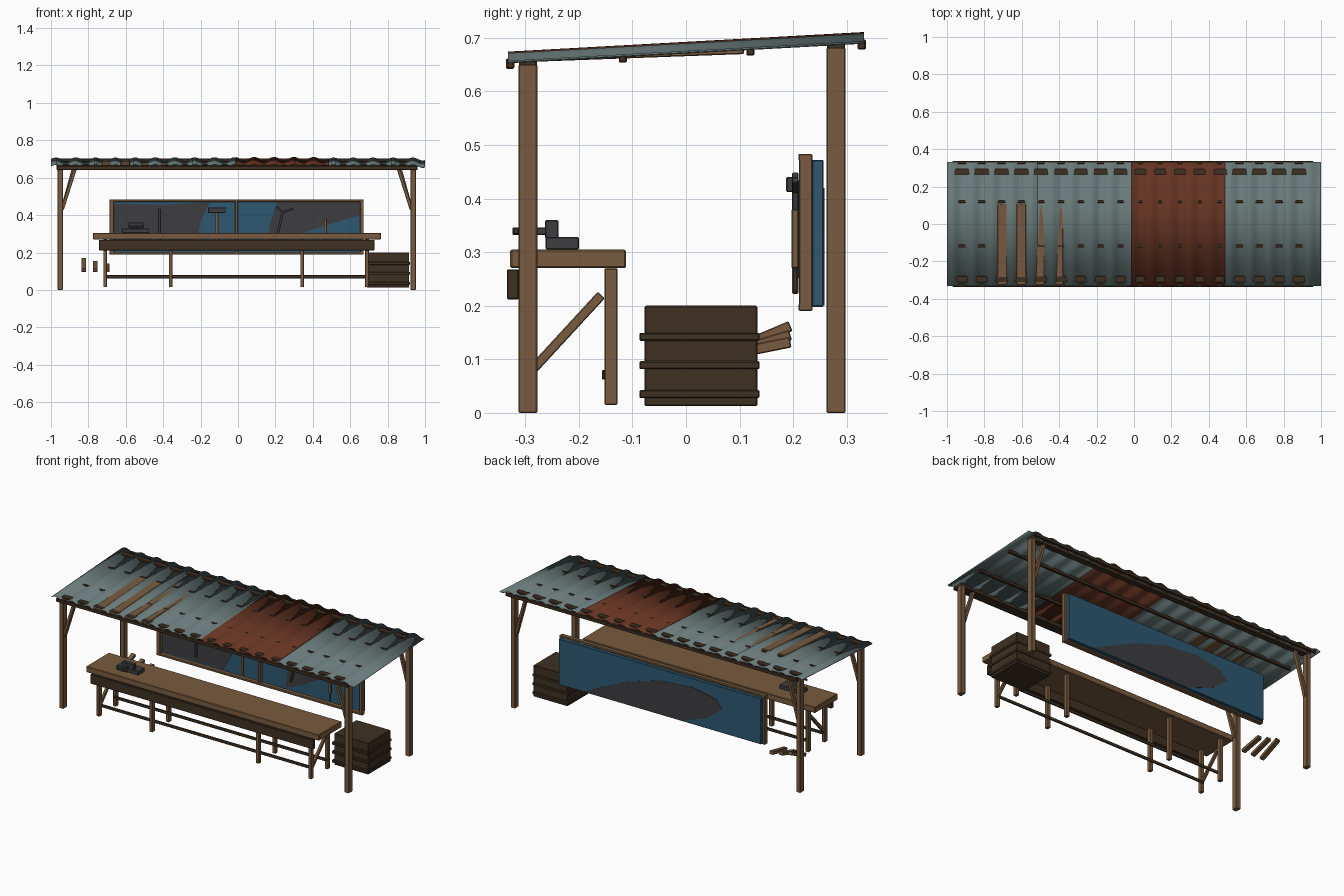
import bpy, bmesh, math
from mathutils import Vector, Matrix

old = bpy.data.objects.get("Cube")
if old:
    bpy.data.objects.remove(old, do_unlink=True)


def material(name, r, g, b):
    m = bpy.data.materials.new(name)
    m.use_nodes = True
    m.diffuse_color = (r, g, b, 1)
    m.node_tree.nodes["Principled BSDF"].inputs["Base Color"].default_value = (r, g, b, 1)
    return m


WOOD = material("worn wood", 0.19, 0.105, 0.05)
DARK = material("dark wood", 0.05, 0.03, 0.016)
TIN = material("grey roofing", 0.14, 0.19, 0.19)
RUST = material("rusty roofing", 0.13, 0.034, 0.016)
BLUE = material("blue paint", 0.027, 0.098, 0.17)
IRON = material("dark iron", 0.048, 0.048, 0.052)


def finish(name, bm, mat, bevel=0.0):
    bmesh.ops.recalc_face_normals(bm, faces=bm.faces)
    me = bpy.data.meshes.new(name)
    bm.to_mesh(me)
    bm.free()
    ob = bpy.data.objects.new(name, me)
    bpy.context.collection.objects.link(ob)
    me.materials.append(mat)
    if bevel:
        mod = ob.modifiers.new("edges", "BEVEL")
        mod.width = bevel
        mod.segments = 1
    return ob


def box(name, x, y, z, mat, bevel=0.002):
    """Box from its (low, high) range along each axis."""
    bm = bmesh.new()
    size = [r[1] - r[0] for r in (x, y, z)]
    mid = [(r[0] + r[1]) / 2 for r in (x, y, z)]
    bmesh.ops.create_cube(bm, size=1, matrix=Matrix.Translation(mid) @ Matrix.Diagonal((*size, 1)))
    return finish(name, bm, mat, bevel)


def beam(name, a, b, wide, thick, mat, side=(1, 0, 0)):
    """Straight timber from a to b; 'side' is the direction of its width."""
    a, b = Vector(a), Vector(b)
    along = (b - a).normalized()
    side = Vector(side)
    up = along.cross(side).normalized()
    frame = Matrix((side * wide, up * thick, b - a)).transposed().to_4x4()
    bm = bmesh.new()
    bmesh.ops.create_cube(bm, size=1, matrix=Matrix.Translation((a + b) / 2) @ frame)
    return finish(name, bm, mat, 0.002)


def around(c, w):
    return (c - w / 2, c + w / 2)


def roof_z(y):
    return 0.662 + (y + 0.33) * 0.055


# Posts with diagonal braces
for row, y, top in (("front", -0.295, 0.65), ("back", 0.28, 0.682)):
    for side, x, s in (("right", -0.95, 1), ("left", 0.937, -1)):
        box(f"{row}_{side}_post", around(x, 0.028), around(y, 0.035), (0, top), WOOD)
        beam(f"{row}_{side}_brace", (x + s * 0.01, y, 0.43), (x + s * 0.08, y, top),
             0.022, 0.018, WOOD, (0, 1, 0))

# Roof beams and purlins
box("front_beam", (-0.965, 0.95), around(-0.295, 0.033), (0.643, 0.667), DARK)
box("back_beam", (-0.965, 0.95), around(0.28, 0.033), (0.678, 0.7015), DARK)
for i, y in enumerate((-0.328, -0.118, 0.12, 0.328)):
    z = roof_z(y)
    box(f"purlin_{i + 1}", (-0.97, 0.96), around(y, 0.015), (z - 0.02, z - 0.001), DARK)


# Corrugated roof sheets
PITCH = 0.106


def sheet(name, x0, x1, lift, mat):
    bm = bmesh.new()
    n = round((x1 - x0) / PITCH * 10)
    rows = []
    for i in range(n + 1):
        x = x0 + (x1 - x0) * i / n
        wave = -0.008 * math.cos(math.tau * (x + 0.92) / PITCH) + lift
        rows.append([bm.verts.new((x, y, roof_z(y) + wave)) for y in (-0.332, 0.332)])
    for p, q in zip(rows, rows[1:]):
        f = bm.faces.new((p[0], q[0], q[1], p[1]))
        f.smooth = True
    ob = finish(name, bm, mat)
    mod = ob.modifiers.new("thickness", "SOLIDIFY")
    mod.thickness = 0.003
    mod.offset = 0


sheet("roof_sheet_1", -1.0, -0.505, 0, TIN)
sheet("roof_sheet_2", -0.515, 0.0, 0.001, TIN)
sheet("rusty_roof_sheet", -0.012, 0.486, 0.003, RUST)
sheet("roof_sheet_4", 0.48, 1.0, 0, TIN)

# Patch boards lying in the roof troughs
for i, (x, drop) in enumerate(((-0.705, 0), (-0.603, 0), (-0.505, 0.008), (-0.405, 0.008))):
    beam(f"roof_patch_{i + 1}", (x, -0.325, roof_z(-0.325) - 0.003),
         (x, 0.108, roof_z(0.108) - 0.003 - drop), 0.05, 0.011, WOOD)

# Workbench
box("bench_top", (-0.775, 0.765), (-0.328, -0.112), (0.27, 0.305), WOOD, 0.003)
box("bench_apron", (-0.742, 0.73), (-0.334, -0.312), (0.212, 0.268), DARK)
for i, x in enumerate((-0.71, -0.36, 0.343, 0.69)):
    for row, y in (("front", -0.296), ("back", -0.14)):
        box(f"bench_{row}_leg_{i + 1}", around(x, 0.02), around(y, 0.024), (0.015, 0.27), WOOD)
for row, y in (("front", -0.281), ("back", -0.153)):
    box(f"bench_{row}_stretcher", (-0.71, 0.69), around(y, 0.008), (0.062, 0.08), DARK)
for side, x in (("right", -0.71), ("left", 0.69)):
    beam(f"bench_{side}_brace", (x, -0.287, 0.08), (x, -0.158, 0.22), 0.016, 0.018, WOOD)

# Vice on the bench
box("vice_base", (-0.62, -0.475), (-0.262, -0.2), (0.305, 0.328), IRON)
box("vice_jaw", (-0.585, -0.505), (-0.263, -0.238), (0.326, 0.36), IRON)
box("vice_screw", around(-0.545, 0.014), (-0.324, -0.25), (0.332, 0.346), IRON)
box("vice_handle", around(-0.545, 0.07), (-0.322, -0.312), (0.334, 0.344), IRON)

# Tool board with painted patches
box("board_panel", (-0.675, 0.66), (0.235, 0.257), (0.198, 0.472), BLUE)
for name, z in (("top", 0.477), ("bottom", 0.197)):
    box(f"board_{name}_rail", (-0.687, 0.672), (0.21, 0.235), around(z, 0.013), WOOD)
for name, x, w in (("right", -0.675, 0.024), ("middle", -0.008, 0.015), ("left", 0.662, 0.02)):
    box(f"board_{name}_stile", around(x, w), (0.211, 0.236), (0.19, 0.483), WOOD)


def patch(name, outline, y):
    bm = bmesh.new()
    f = bm.faces.new([bm.verts.new((x, y, z)) for x, z in outline])
    grown = bmesh.ops.extrude_face_region(bm, geom=[f])
    moved = [v for v in grown["geom"] if isinstance(v, bmesh.types.BMVert)]
    bmesh.ops.translate(bm, verts=moved, vec=(0, 0.002, 0))
    finish(name, bm, IRON)


patch("front_dark_patch_right", [(-0.66, 0.21), (-0.26, 0.21), (-0.21, 0.3), (-0.2, 0.37),
                                 (-0.15, 0.47), (-0.4, 0.455), (-0.66, 0.46)], 0.2335)
patch("front_dark_patch_left", [(0.15, 0.21), (0.25, 0.25), (0.36, 0.31), (0.65, 0.4),
                                (0.65, 0.47), (0.21, 0.47), (0.17, 0.35)], 0.2335)
patch("back_dark_patch", [(0.5, 0.2), (-0.15, 0.2), (-0.32, 0.26), (-0.42, 0.34), (-0.38, 0.39),
                          (-0.22, 0.42), (0.0, 0.4), (0.2, 0.34), (0.35, 0.27)], 0.2565)

# Hanging tools
box("hammer_handle", around(-0.113, 0.016), (0.198, 0.21), (0.222, 0.42), WOOD)
box("hammer_head", around(-0.113, 0.095), (0.187, 0.21), (0.412, 0.44), IRON)
box("iron_bar", around(-0.42, 0.014), (0.198, 0.211), (0.25, 0.435), IRON)
box("chisel_handle", around(0.467, 0.016), (0.197, 0.21), (0.27, 0.38), WOOD)
box("chisel_blade", around(0.467, 0.01), (0.2, 0.208), (0.225, 0.27), IRON)
beam("wrench_shaft", (0.205, 0.204, 0.27), (0.24, 0.204, 0.42), 0.012, 0.014, IRON, (0, 1, 0))
beam("wrench_jaw_right", (0.24, 0.204, 0.415), (0.205, 0.204, 0.445), 0.012, 0.012, IRON, (0, 1, 0))
beam("wrench_jaw_left", (0.24, 0.204, 0.415), (0.295, 0.204, 0.435), 0.012, 0.012, IRON, (0, 1, 0))

# Crate with slats
box("crate", (0.69, 0.915), (-0.077, 0.133), (0.013, 0.2), DARK)
for i, z in enumerate((0.035, 0.089, 0.142)):
    box(f"crate_slat_{i + 1}", (0.68, 0.92), (-0.087, 0.137), around(z, 0.015), DARK)

# Loose boards
for i, (x, rise) in enumerate(((-0.825, 0.055), (-0.763, 0.038), (-0.7, 0.025))):
    beam(f"loose_board_{i + 1}", (x, 0.06, 0.105), (x, 0.195, 0.107 + rise), 0.026, 0.02, WOOD)
